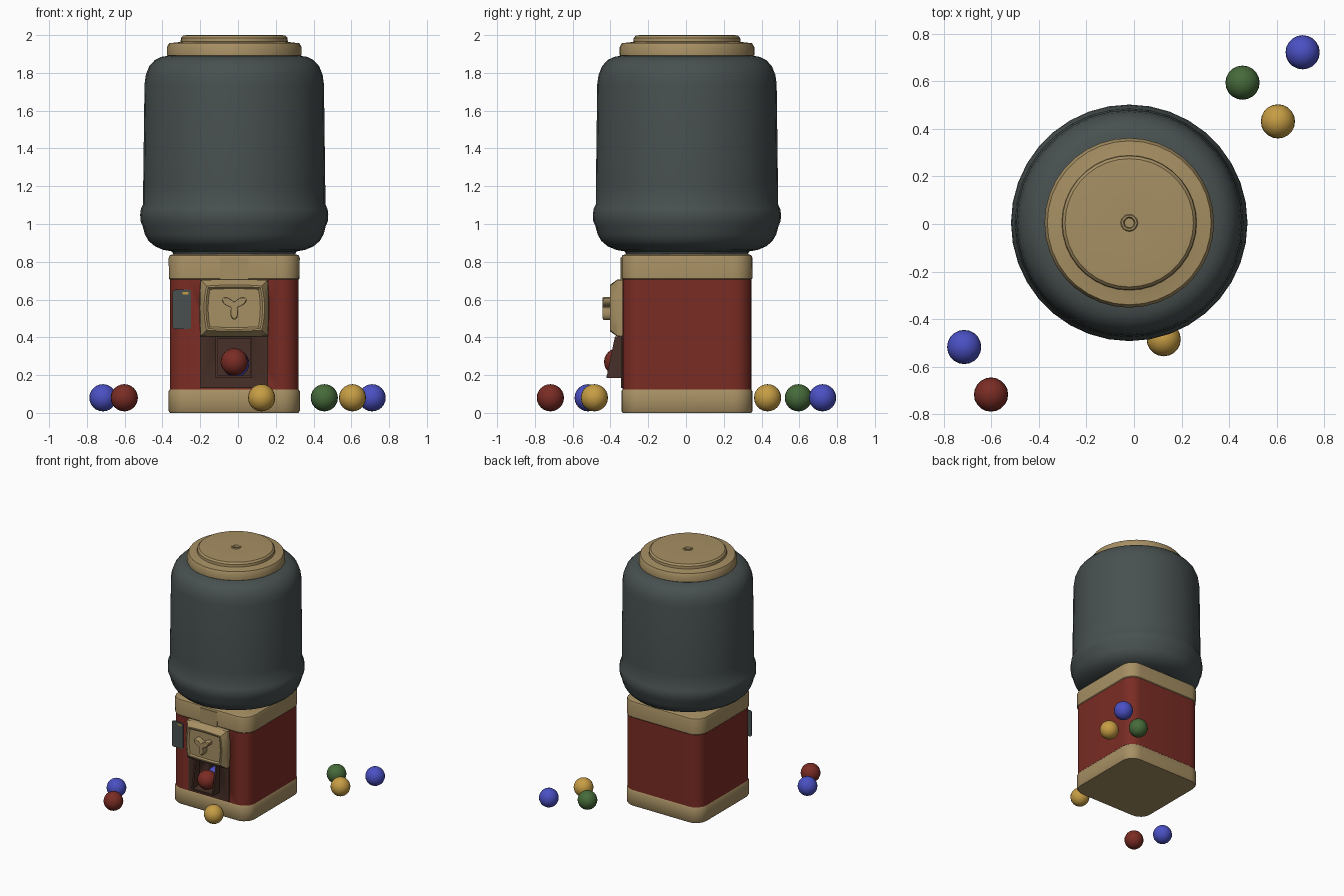
import bpy, bmesh, math

if "Cube" in bpy.data.objects:
    bpy.data.objects.remove(bpy.data.objects["Cube"])

CX, CY = -0.02, 0.005  # machine axis

def srgb(*c):
    return tuple(((v / 255 + 0.055) / 1.055) ** 2.4 for v in c) + (1,)

def material(name, *c):
    m = bpy.data.materials.new(name)
    m.diffuse_color = srgb(*c)
    m.use_nodes = True
    m.node_tree.nodes["Principled BSDF"].inputs["Base Color"].default_value = m.diffuse_color
    return m

TAN = material("tan_metal", 166, 143, 99)
RED = material("red_paint", 122, 44, 36)
GREY = material("dark_grey_glass", 72, 80, 80)
BROWN = material("dark_brown", 72, 48, 40)
BLUE = material("blue_gum", 74, 80, 195)
GREEN = material("green_gum", 70, 106, 58)
GOLD = material("gold_gum", 198, 157, 68)

def finish(bm, name, mat, angle=35):
    bmesh.ops.recalc_face_normals(bm, faces=bm.faces)
    me = bpy.data.meshes.new(name)
    bm.to_mesh(me)
    bm.free()
    me.materials.append(mat)
    ob = bpy.data.objects.new(name, me)
    bpy.context.collection.objects.link(ob)
    bpy.ops.object.select_all(action='DESELECT')
    ob.select_set(True)
    bpy.context.view_layer.objects.active = ob
    bpy.ops.object.shade_smooth_by_angle(angle=math.radians(angle))
    return ob

def loft(name, rings, mat, angle=35):
    """Skin a stack of equal-length closed rings and cap both ends."""
    bm = bmesh.new()
    vs = [[bm.verts.new(p) for p in r] for r in rings]
    n = len(vs[0])
    for a, b in zip(vs, vs[1:]):
        for i in range(n):
            bm.faces.new((a[i], a[(i + 1) % n], b[(i + 1) % n], b[i]))
    bm.faces.new(vs[0])
    bm.faces.new(vs[-1])
    return finish(bm, name, mat, angle)

def lathe(name, profile, mat, n=36):
    return loft(name, [[(CX + r * math.cos(2 * math.pi * i / n),
                         CY + r * math.sin(2 * math.pi * i / n), z)
                        for i in range(n)] for r, z in profile], mat)

def rounded_square(h, z, rad, seg=6):
    pts = []
    for k, (sx, sy) in enumerate(((1, 1), (-1, 1), (-1, -1), (1, -1))):
        for i in range(seg + 1):
            a = math.pi / 2 * (k + i / seg)
            pts.append((CX + sx * (h - rad) + rad * math.cos(a),
                        CY + sy * (h - rad) + rad * math.sin(a), z))
    return pts

def square_stack(name, profile, mat):
    return loft(name, [rounded_square(h, z, 0.1 - (0.347 - h)) for h, z in profile], mat)

def box(name, x0, x1, y0, y1, z0, z1, mat):
    return loft(name, [[(x0, y0, z), (x1, y0, z), (x1, y1, z), (x0, y1, z)]
                       for z in (z0, z1)], mat)

def ball(name, x, y, z, mat, r=0.072):
    bm = bmesh.new()
    bmesh.ops.create_uvsphere(bm, u_segments=20, v_segments=12, radius=r)
    bmesh.ops.translate(bm, verts=bm.verts, vec=(x, y, z))
    return finish(bm, name, mat, 60)

def cut(ob, cutter):
    m = ob.modifiers.new("cut", 'BOOLEAN')
    m.operation = 'DIFFERENCE'
    m.solver = 'EXACT'
    m.object = cutter
    bpy.ops.object.select_all(action='DESELECT')
    ob.select_set(True)
    bpy.context.view_layer.objects.active = ob
    bpy.ops.object.modifier_apply(modifier=m.name)

# Pedestal: bottom trim, red body, top trim
square_stack("bottom_trim", [(0.340, 0), (0.347, 0.01), (0.347, 0.115), (0.335, 0.132)], TAN)
body = square_stack("red_body", [(0.341, 0.125), (0.341, 0.715)], RED)
square_stack("top_trim", [(0.338, 0.703), (0.346, 0.712), (0.347, 0.82),
                          (0.342, 0.834), (0.325, 0.84)], TAN)
box("trim_tab", -0.095, 0.055, -0.347, -0.33, 0.70, 0.822, TAN)

# Globe and its neck
lathe("globe", [(0.32, 0.835), (0.33, 0.855), (0.375, 0.863), (0.42, 0.882), (0.453, 0.91),
                (0.473, 0.945), (0.485, 0.99), (0.496, 1.015), (0.498, 1.05), (0.494, 1.08),
                (0.482, 1.105), (0.482, 1.2), (0.475, 1.74), (0.468, 1.79), (0.45, 1.835),
                (0.42, 1.868), (0.385, 1.885), (0.34, 1.892)], GREY)

# Stepped lid with a small centre hole
lathe("lid", [(0.345, 1.885), (0.357, 1.893), (0.357, 1.935), (0.345, 1.957), (0.30, 1.962),
              (0.284, 1.965), (0.282, 1.985), (0.27, 1.998), (0.25, 2.0), (0.036, 1.996),
              (0.032, 2.0), (0.024, 2.0), (0.02, 1.985)], TAN)

# Dark front panel and the chute recess
panel = box("chute_panel", -0.2, 0.16, -0.344, -0.335, 0.132, 0.41, BROWN)
cutter = box("recess_cutter", -0.107, 0.063, -0.5, -0.17, 0.198, 0.395, BROWN)
cut(body, cutter)
cut(panel, cutter)
cutter.hide_render = True
cutter.hide_viewport = True
body.data.materials.clear()
body.data.materials.append(RED)
body.data.materials.append(BROWN)
for f in body.data.polygons:
    c = f.center
    inside = abs(c.x - CX) < 0.1 and -0.33 < c.y < -0.16 and 0.19 < c.z < 0.4
    wall = abs(abs(c.x + 0.022) - 0.085) < 0.002 and c.y > -0.33 and c.y < -0.17
    f.material_index = 1 if inside or wall else 0

# Chute cheeks and floor lip
for side, x0 in (("left", -0.119), ("right", 0.063)):
    loft(side + "_chute_cheek", [[(x, -0.335, 0.186), (x, -0.42, 0.186), (x, -0.415, 0.22),
                                  (x, -0.376, 0.405), (x, -0.335, 0.405)]
                                 for x in (x0, x0 + 0.012)], BROWN)
box("chute_lip", -0.119, 0.075, -0.42, -0.335, 0.186, 0.198, BROWN)

# Coin plate with barrel-shaped sides
def barrel(y, hw, hh, bow, n=8):
    pts = []
    for s in (1, -1):
        for i in range(n + 1):   # side
            t = s * (2 * i / n - 1)
            pts.append((CX + s * (hw + bow * (1 - t * t)), y, 0.555 + hh * t))
        for i in range(1, n):    # top or bottom edge
            t = s * (1 - 2 * i / n)
            pts.append((CX + hw * t, y, 0.555 + s * (hh + 0.4 * bow * (1 - t * t))))
    return pts

loft("coin_plate", [barrel(-0.335, 0.178, 0.15, 0.006), barrel(-0.364, 0.176, 0.148, 0.006),
                    barrel(-0.392, 0.155, 0.125, 0.014), barrel(-0.403, 0.146, 0.117, 0.014),
                    barrel(-0.403, 0.138, 0.108, 0.012), barrel(-0.393, 0.128, 0.099, 0.01)],
     TAN, 25)

# Three-armed turning handle
def trefoil(y, s, n=48):
    pts = []
    for i in range(n):
        a = 2 * math.pi * i / n
        r = s * (0.022 + 0.053 * ((1 + math.cos(3 * (a - math.pi / 6))) / 2) ** 1.5)
        pts.append((CX + r * math.cos(a), y, 0.568 + r * math.sin(a)))
    return pts

loft("turn_handle", [trefoil(-0.385, 1), trefoil(-0.437, 1), trefoil(-0.442, 0.9)], TAN)

# Grey label with small gold mark
lx, lz = -0.297, 0.548
loft("side_label", [[(lx + sx * 0.035 + 0.014 * math.cos(a), y, lz + sz * 0.09 + 0.014 * math.sin(a))
                     for k, (sx, sz) in enumerate(((1, 1), (-1, 1), (-1, -1), (1, -1)))
                     for a in [math.pi / 2 * (k + j / 3) for j in range(4)]]
                    for y in (-0.334, -0.3415)], GREY)
box("label_mark", -0.295, -0.262, -0.344, -0.338, 0.628, 0.64, GOLD)

# Gumballs in the chute and on the floor
ball("chute_ball_front", CX, -0.362, 0.27, RED)
ball("chute_ball_back", -0.012, -0.25, 0.262, BLUE)
for i, (x, y, m) in enumerate(((-0.715, -0.518, BLUE), (-0.602, -0.718, RED), (0.125, -0.485, GOLD),
                               (0.606, 0.432, GOLD), (0.457, 0.595, GREEN), (0.71, 0.723, BLUE))):
    ball("floor_ball_%d" % (i + 1), x, y, 0.08, m)
